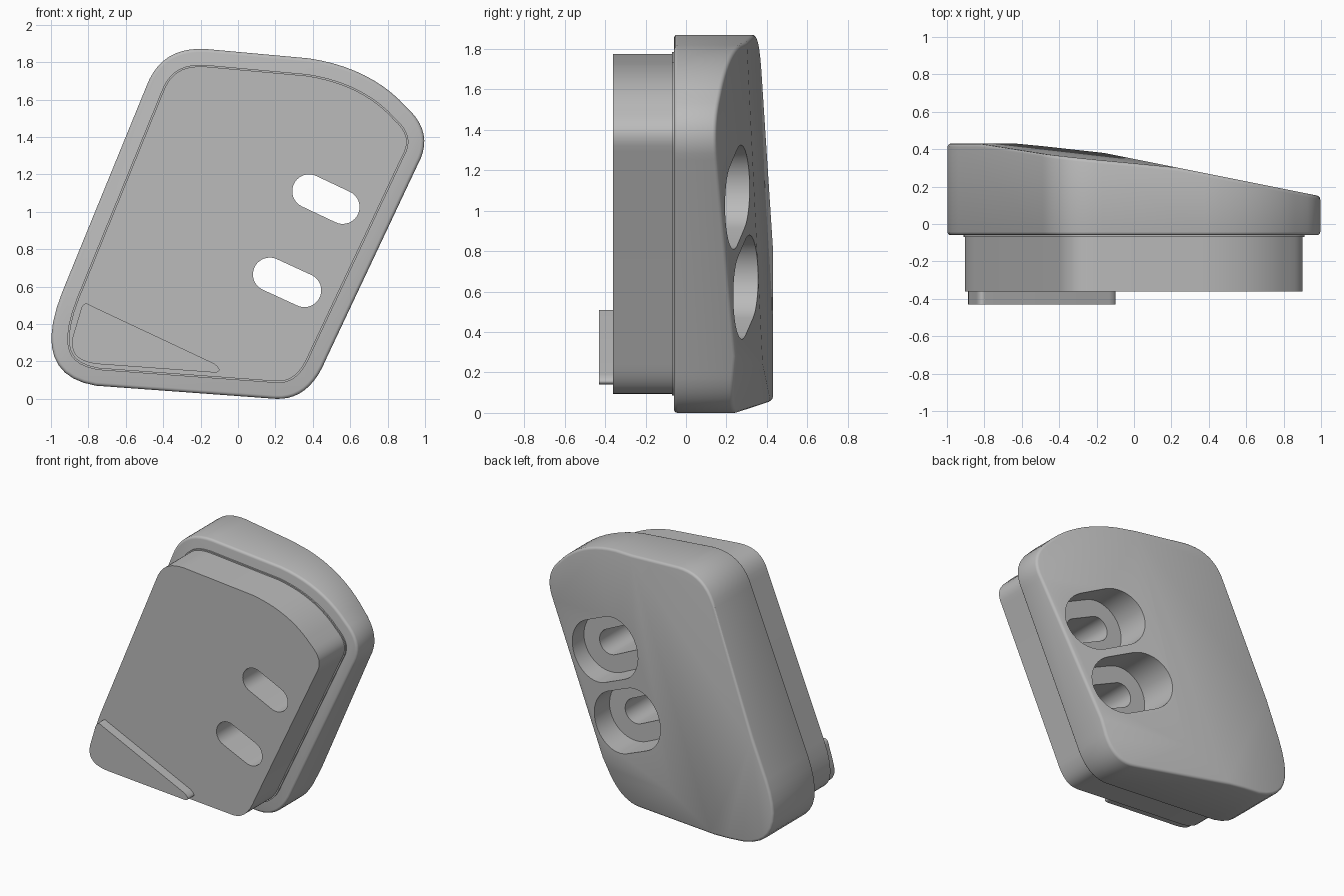
import bpy, bmesh, math
from mathutils import Vector

cube = bpy.data.objects.get("Cube")
if cube:
    bpy.data.objects.remove(cube, do_unlink=True)

grey = bpy.data.materials.new("plain_grey")
grey.use_nodes = True
grey.diffuse_color = (0.5, 0.5, 0.5, 1)
grey.node_tree.nodes["Principled BSDF"].inputs["Base Color"].default_value = (0.5, 0.5, 0.5, 1)


def rounded(corners, steps=10):
    """Closed outline in x, z from (start, control, end) corners."""
    pts = []
    for a, c, b in corners:
        a, c, b = Vector(a), Vector(c), Vector(b)
        for i in range(steps + 1):
            t = i / steps
            p = a * (1 - t) ** 2 + c * 2 * t * (1 - t) + b * t * t
            if not pts or (p - pts[-1]).length > 0.001:
                pts.append(p)
    return pts


def inset(pts, d):
    out = []
    for i, p in enumerate(pts):
        u = (p - pts[i - 1]).normalized()
        v = (pts[(i + 1) % len(pts)] - p).normalized()
        n = Vector((-u.y - v.y, u.x + v.x)).normalized()
        out.append(p + n * d)
    return out


def stadium(a, b, r, steps=20):
    a, b = Vector(a), Vector(b)
    ang = math.atan2(b.y - a.y, b.x - a.x)
    pts = []
    for centre, start in ((b, ang - math.pi / 2), (a, ang + math.pi / 2)):
        for i in range(steps + 1):
            t = start + math.pi * i / steps
            pts.append(centre + Vector((math.cos(t), math.sin(t))) * r)
    return pts


def prism(name, pts, y0, y1, planes=()):
    """Extrude an x, z outline along y, then trim it by sloping back planes."""
    bm = bmesh.new()
    front = [bm.verts.new((p.x, y0, p.y)) for p in pts]
    back = [bm.verts.new((p.x, y1, p.y)) for p in pts]
    bm.faces.new(front)
    bm.faces.new(back[::-1])
    n = len(pts)
    for i in range(n):
        j = (i + 1) % n
        bm.faces.new((front[i], back[i], back[j], front[j]))
    for a, b, c in planes:  # keep y <= a + b x + c z
        res = bmesh.ops.bisect_plane(
            bm, geom=bm.verts[:] + bm.edges[:] + bm.faces[:], dist=0.0001,
            plane_co=(0, a, 0), plane_no=(-b, 1, -c), clear_outer=True)
        rim = [e for e in res["geom_cut"] if isinstance(e, bmesh.types.BMEdge) and e.is_boundary]
        if rim:
            bmesh.ops.edgeloop_fill(bm, edges=rim)
    bmesh.ops.remove_doubles(bm, verts=bm.verts[:], dist=0.0005)
    bmesh.ops.recalc_face_normals(bm, faces=bm.faces[:])
    mesh = bpy.data.meshes.new(name)
    bm.to_mesh(mesh)
    bm.free()
    mesh.materials.append(grey)
    obj = bpy.data.objects.new(name, mesh)
    bpy.context.collection.objects.link(obj)
    return obj


def finish(obj, bevel=0, cutters=()):
    bpy.ops.object.select_all(action="DESELECT")
    bpy.context.view_layer.objects.active = obj
    obj.select_set(True)
    if bevel:
        m = obj.modifiers.new("soft_rim", "BEVEL")
        m.width, m.segments = bevel, 3
        m.limit_method, m.angle_limit = "ANGLE", math.radians(45)
        m.use_clamp_overlap = False
        bpy.ops.object.modifier_apply(modifier=m.name)
    for cutter in cutters:
        m = obj.modifiers.new("cut", "BOOLEAN")
        m.operation, m.object, m.solver = "DIFFERENCE", cutter, "EXACT"
        bpy.ops.object.modifier_apply(modifier=m.name)
    bpy.ops.object.shade_smooth_by_angle(angle=math.radians(32))


outline = rounded([
    ((0.20, 0.0), (0.38, -0.01), (0.47, 0.21)),
    ((0.96, 1.25), (1.055, 1.42), (0.90, 1.56)),
    ((0.90, 1.56), (0.71, 1.77), (0.38, 1.82)),
    ((-0.17, 1.87), (-0.41, 1.885), (-0.49, 1.67)),
    ((-0.94, 0.57), (-1.115, 0.13), (-0.76, 0.07)),
])

# Slots run through everything; wide recesses sink in from the back
slot_ends = {"upper": ((0.38, 1.11), (0.56, 1.025)),
             "lower": ((0.17, 0.665), (0.355, 0.58))}
slots = [prism(k + "_slot_cutter", stadium(*e, 0.09), -0.6, 0.6) for k, e in slot_ends.items()]
recesses = [prism(k + "_recess_cutter", stadium(*e, 0.215), 0.06, 0.6) for k, e in slot_ends.items()]

# Main body with a faceted, sloping back
body = prism("main_body", outline, -0.06, 0.43, [
    (0.348, -0.2, 0.0),
    (0.37, -0.098, -0.025),
    (0.301, -0.21, 0.186),
])
finish(body, 0.018, recesses + slots)

# Thin collar and plug on the front
collar = prism("collar", inset(outline, 0.085), -0.07, -0.055)
finish(collar, 0, slots)
plug = prism("front_plug", inset(outline, 0.094), -0.36, -0.055)
finish(plug, 0, slots)

# Raised wedge pad in the lower corner of the plug
pad = prism("corner_pad", rounded([
    ((-0.74, 0.185), (-0.93, 0.2), (-0.875, 0.36)),
    ((-0.845, 0.46), (-0.83, 0.53), (-0.79, 0.50)),
    ((-0.13, 0.19), (-0.075, 0.15), (-0.12, 0.14)),
]), -0.43, -0.355)
finish(pad)

for cutter in slots + recesses:
    bpy.data.objects.remove(cutter, do_unlink=True)
